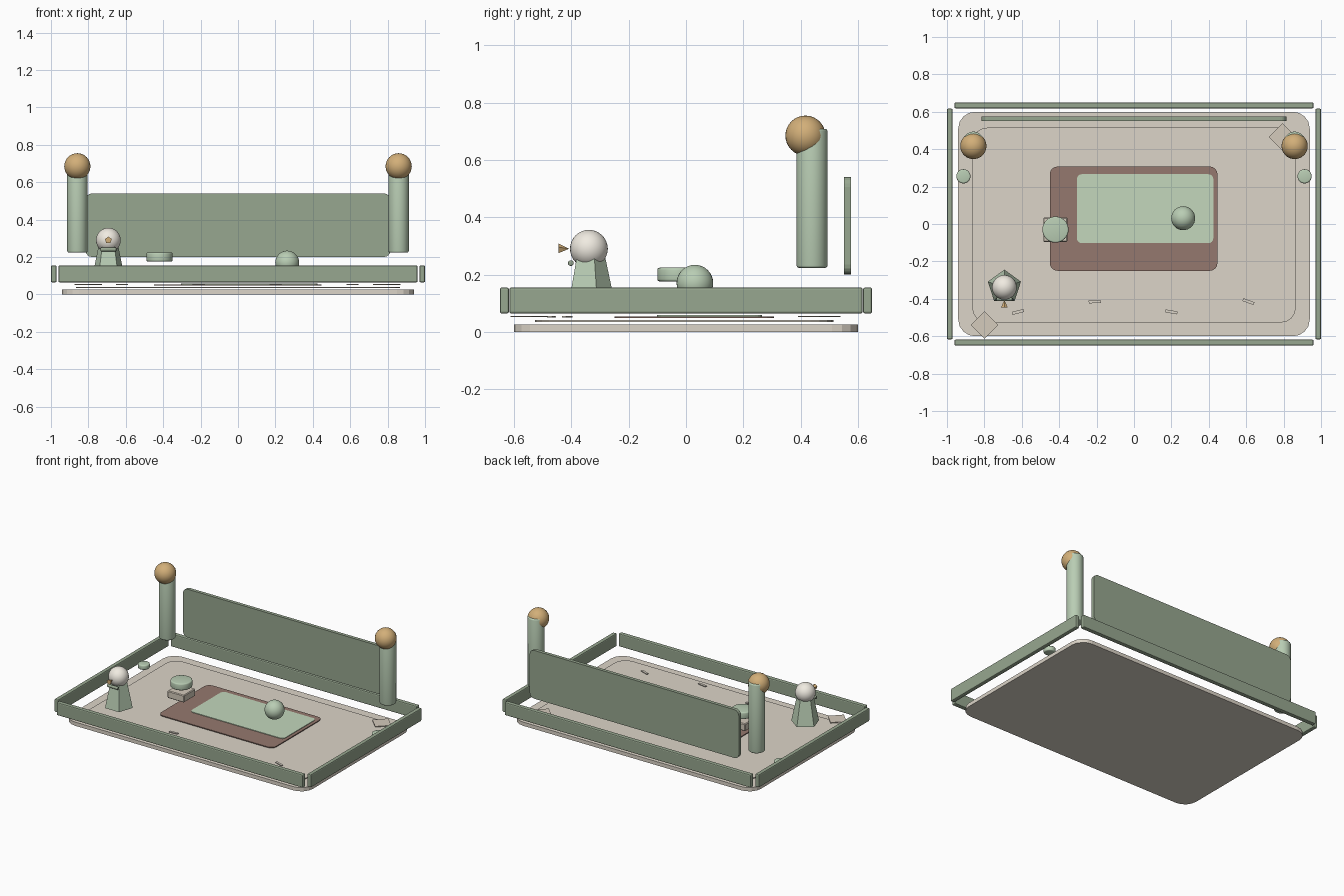
import bpy, bmesh
from math import radians, pi
from mathutils import Matrix, Vector

if "Cube" in bpy.data.objects:
    bpy.data.objects.remove(bpy.data.objects["Cube"])


def material(name, rgb):
    m = bpy.data.materials.new(name)
    m.diffuse_color = [c ** 2.2 for c in rgb] + [1]
    m.use_nodes = True
    m.node_tree.nodes["Principled BSDF"].inputs["Base Color"].default_value = m.diffuse_color
    return m


CREAM = material("cream", (0.86, 0.83, 0.78))
SAND = material("sand", (0.83, 0.79, 0.73))
SAGE = material("sage", (0.59, 0.65, 0.56))
PALE = material("pale_green", (0.72, 0.80, 0.70))
MINT = material("mint", (0.76, 0.84, 0.73))
BROWN = material("brown", (0.58, 0.47, 0.43))
TAN = material("tan", (0.82, 0.68, 0.47))
WHITE = material("white", (0.94, 0.92, 0.88))


def finish(name, bm, mat, loc=(0, 0, 0), rot=(0, 0, 0), smooth=False):
    bmesh.ops.recalc_face_normals(bm, faces=bm.faces)
    me = bpy.data.meshes.new(name)
    bm.to_mesh(me)
    bm.free()
    me.materials.append(mat)
    ob = bpy.data.objects.new(name, me)
    ob.location, ob.rotation_euler = loc, rot
    bpy.context.collection.objects.link(ob)
    if smooth:
        bpy.ops.object.select_all(action='DESELECT')
        ob.select_set(True)
        bpy.context.view_layer.objects.active = ob
        bpy.ops.object.shade_smooth_by_angle(angle=radians(35))
    return ob


def box(name, lo, hi, mat, r=0, axis=None, seg=4, turn=0):
    """Box between two corners; rounds edges along one axis, or all edges."""
    lo, hi = Vector(lo), Vector(hi)
    bm = bmesh.new()
    bmesh.ops.create_cube(bm, size=1, matrix=Matrix.Diagonal((*(hi - lo), 1)))
    if r:
        edges = [e for e in bm.edges if axis is None or
                 abs((e.verts[0].co - e.verts[1].co).normalized()[axis]) > 0.9]
        bmesh.ops.bevel(bm, geom=edges, offset=r, segments=seg, profile=0.5, affect='EDGES')
    return finish(name, bm, mat, (lo + hi) / 2, (0, 0, radians(turn)))


def cone(name, loc, r1, r2, h, mat, n=32, rot=(0, 0, 0), bevel=0, smooth=True):
    """Cylinder or frustum centred on loc, with optional rounded rims."""
    bm = bmesh.new()
    bmesh.ops.create_cone(bm, cap_ends=True, segments=n, radius1=r1, radius2=r2, depth=h)
    if bevel:
        rims = [e for e in bm.edges if abs(e.verts[0].co.z - e.verts[1].co.z) < 1e-5]
        bmesh.ops.bevel(bm, geom=rims, offset=bevel, segments=3, profile=0.5, affect='EDGES')
    return finish(name, bm, mat, loc, rot, smooth)


def ball(name, loc, r, mat):
    bm = bmesh.new()
    bmesh.ops.create_uvsphere(bm, u_segments=32, v_segments=16, radius=r)
    return finish(name, bm, mat, loc, smooth=True)


# Layered floor
box("base_slab", (-0.94, -0.6, 0), (0.94, 0.6, 0.026), CREAM, 0.09, 2)
box("floor_inset", (-0.865, -0.527, 0.035), (0.865, 0.515, 0.041), CREAM, 0.08, 2)
box("centre_mat", (-0.45, -0.25, 0.048), (0.446, 0.307, 0.054), BROWN, 0.04, 2)
box("mat_field", (-0.305, -0.102, 0.054), (0.424, 0.266, 0.058), MINT, 0.025, 2)

# Corner diamonds
for i, (x, y) in enumerate([(-0.8, -0.54), (0.795, 0.465)]):
    box(f"corner_diamond_{i}", (x - 0.052, y - 0.052, 0.051),
        (x + 0.052, y + 0.052, 0.056), SAND, turn=45)

# Path dashes
for i, (x, y, a) in enumerate([(-0.62, -0.47, 14), (-0.21, -0.415, 3),
                               (0.2, -0.47, -9), (0.612, -0.415, -20)]):
    box(f"path_dash_{i}", (x - 0.032, y - 0.008, 0.050), (x + 0.032, y + 0.008, 0.055),
        CREAM, turn=a)

# Border rails and the pairs of side parts
for s, side in ((-1, "left"), (1, "right")):
    end = "front" if s < 0 else "back"
    box(f"{end}_rail", (-0.96, s * 0.634 - 0.016, 0.064), (0.96, s * 0.634 + 0.016, 0.155),
        SAGE, 0.007, seg=2)
    box(f"{side}_rail", (s * 0.985 - 0.015, -0.617, 0.064), (s * 0.985 + 0.015, 0.617, 0.155),
        SAGE, 0.007, seg=2)
    cone(f"{side}_post", (s * 0.859, 0.44, 0.466), 0.054, 0.054, 0.485, PALE, bevel=0.008)
    ball(f"{side}_post_ball", (s * 0.859, 0.417, 0.685), 0.07, TAN)
    cone(f"{side}_button", (s * 0.912, 0.255, 0.082), 0.038, 0.038, 0.034, PALE, bevel=0.008)

# Back panel
box("back_panel", (-0.815, 0.552, 0.2), (0.815, 0.576, 0.54), SAGE, 0.035, 1)

# Stand with disc, and loose ball
box("stand_block", (-0.485, -0.095, 0.10), (-0.355, 0.035, 0.152), SAND, 0.005, seg=1)
cone("stand_disc", (-0.42, -0.03, 0.2), 0.07, 0.07, 0.048, PALE, bevel=0.008)
ball("loose_ball", (0.263, 0.031, 0.17), 0.064, PALE)

# Figure: five-sided body, head, flared beak, collar bar
fx, fy = -0.693, -0.337
cone("figure_body", (fx, fy, 0.17), 0.093, 0.055, 0.18, PALE, 5, smooth=False,
     rot=(0, 0, 0))
ball("figure_head", (fx, fy - 0.002, 0.29), 0.066, WHITE)
cone("figure_beak", (fx, -0.427, 0.29), 0.0, 0.019, 0.038, TAN, 5, (pi / 2, 0, 0), smooth=False)
cone("figure_collar", (fx, -0.402, 0.24), 0.010, 0.010, 0.085, SAGE, 16, (0, pi / 2, 0), bevel=0.004)
